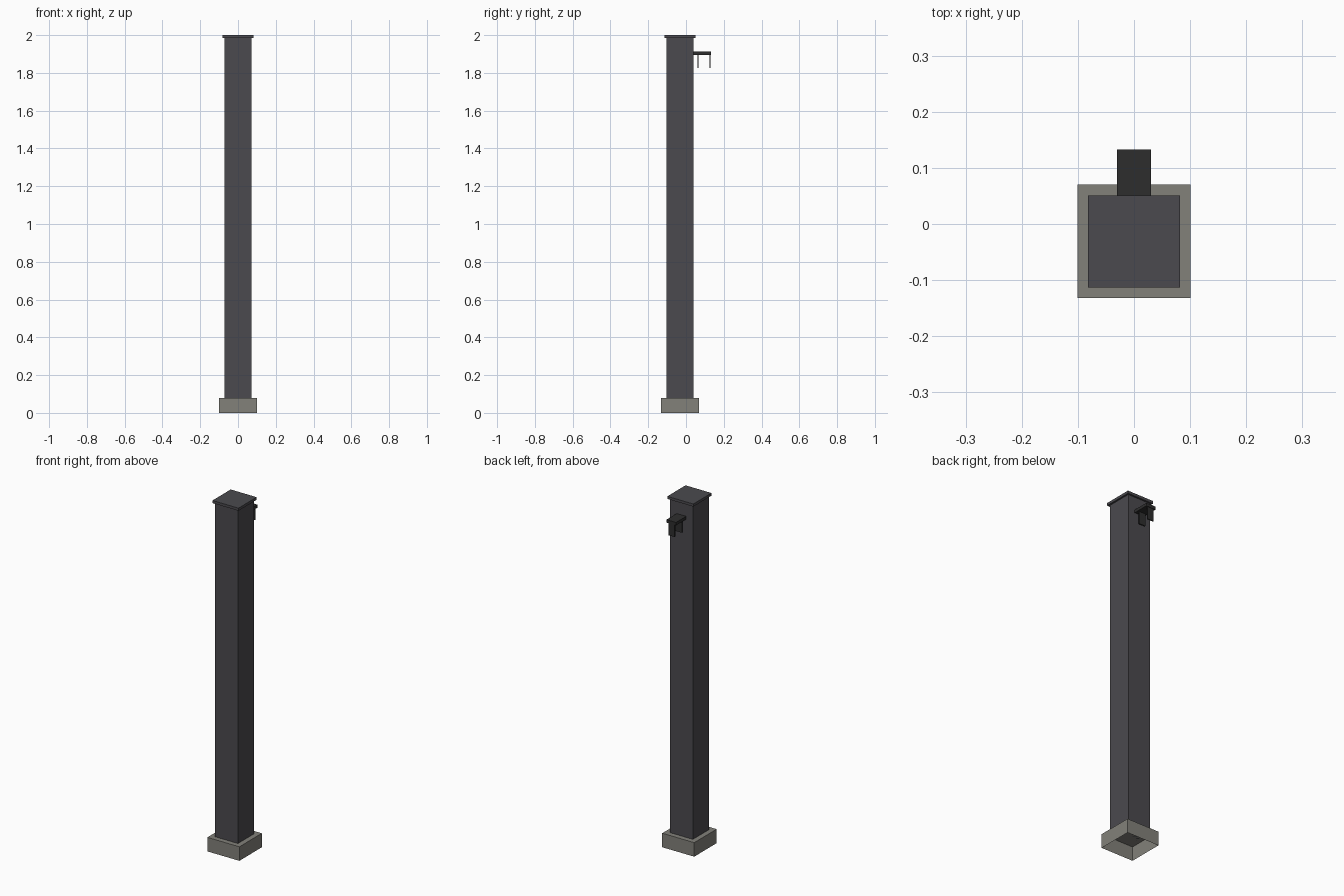
import bpy
import bmesh

cube = bpy.data.objects.get("Cube")
if cube:
    bpy.data.objects.remove(cube, do_unlink=True)


def make_material(name, rgb):
    mat = bpy.data.materials.new(name)
    mat.use_nodes = True
    color = (*rgb, 1.0)
    mat.diffuse_color = color
    mat.node_tree.nodes["Principled BSDF"].inputs["Base Color"].default_value = color
    return mat


def make_box(name, mat, half_x, y_range, z_range, open_bottom=False):
    """Box centred on x = 0, spanning the given y and z ranges."""
    bm = bmesh.new()
    bmesh.ops.create_cube(bm, size=1.0)
    for v in bm.verts:
        v.co.x = half_x if v.co.x > 0 else -half_x
        v.co.y = y_range[v.co.y > 0]
        v.co.z = z_range[v.co.z > 0]
    bm.normal_update()
    if open_bottom:
        under = [f for f in bm.faces if f.normal.z < -0.9]
        bmesh.ops.delete(bm, geom=under, context='FACES')
    mesh = bpy.data.meshes.new(name)
    bm.to_mesh(mesh)
    bm.free()
    mesh.materials.append(mat)
    obj = bpy.data.objects.new(name, mesh)
    bpy.context.collection.objects.link(obj)
    return obj


post_metal = make_material("dark grey metal", (0.070, 0.068, 0.077))
concrete = make_material("warm grey concrete", (0.225, 0.220, 0.195))
bracket_metal = make_material("near black metal", (0.027, 0.027, 0.027))

POST_Y = -0.031


def around_post(half):
    return (POST_Y - half, POST_Y + half)


# Hollow footing, square post and overhanging cap
make_box("footing", concrete, 0.101, around_post(0.101), (0.0, 0.08), open_bottom=True)
make_box("post", post_metal, 0.072, around_post(0.072), (0.08, 1.985))
make_box("cap", post_metal, 0.082, around_post(0.082), (1.985, 2.0))

# Bracket on the back, with two thin hanging tabs
make_box("bracket_arm", bracket_metal, 0.03, (0.035, 0.133), (1.895, 1.912))
for name, y in (("inner_tab", 0.063), ("outer_tab", 0.127)):
    make_box(name, bracket_metal, 0.02, (y - 0.003, y + 0.003), (1.825, 1.895))
